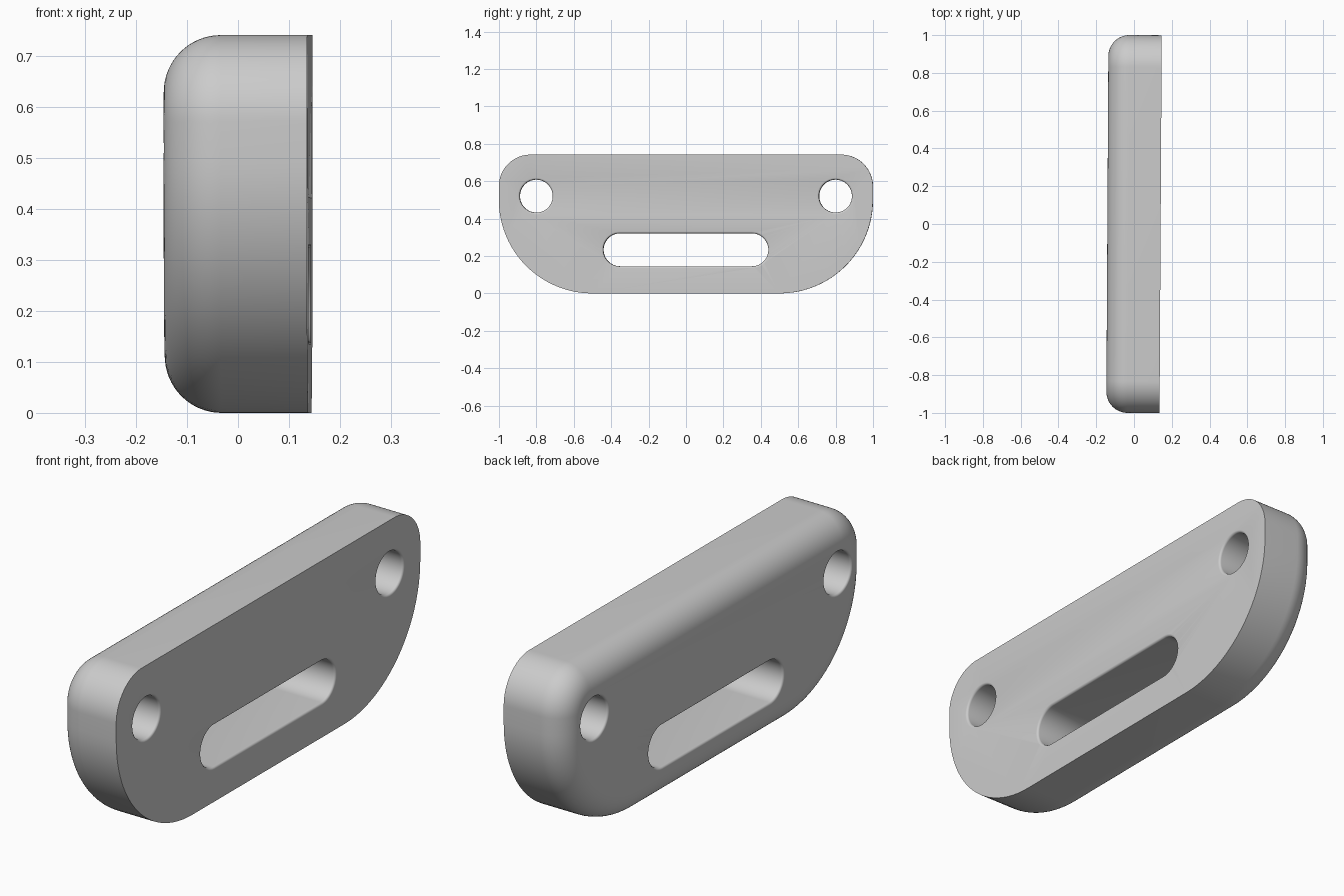
import bpy, bmesh, math
from mathutils import Matrix

HALF = 0.141      # half thickness
HEIGHT = 0.742
ROUND = 0.112     # rounding of the outer rim on one side
LIP = 0.01        # small rounding at hole mouths
TILT = Matrix.Rotation(-0.0058, 4, 'Z')

if "Cube" in bpy.data.objects:
    bpy.data.objects.remove(bpy.data.objects["Cube"])

grey = bpy.data.materials.new("plain_grey")
grey.use_nodes = True
colour = (0.6, 0.6, 0.6, 1)
grey.diffuse_color = colour
grey.node_tree.nodes["Principled BSDF"].inputs["Base Color"].default_value = colour


def outline(corners, grow, steps):
    """Closed loop of corner arcs (y, z, radius, start angle), offset by grow."""
    loop = []
    for y, z, radius, start in corners:
        for i in range(steps + 1):
            a = math.radians(start + 90 * i / steps)
            r = radius + grow
            loop.append((y + r * math.cos(a), z + r * math.sin(a)))
    return loop


def loft(name, corners, sections, steps):
    """Solid through offset outlines at successive x positions."""
    bm = bmesh.new()
    rings = [[bm.verts.new((x, y, z)) for y, z in outline(corners, grow, steps)]
             for x, grow in sections]
    for a, b in zip(rings, rings[1:]):
        for i in range(len(a)):
            j = (i + 1) % len(a)
            bm.faces.new((a[i], a[j], b[j], b[i]))
    bm.faces.new(rings[0])
    bm.faces.new(rings[-1])
    bmesh.ops.remove_doubles(bm, verts=bm.verts, dist=1e-5)
    bmesh.ops.recalc_face_normals(bm, faces=bm.faces)
    bm.transform(TILT)
    mesh = bpy.data.meshes.new(name)
    bm.to_mesh(mesh)
    bm.free()
    mesh.materials.append(grey)
    obj = bpy.data.objects.new(name, mesh)
    bpy.context.collection.objects.link(obj)
    return obj


# Plate: flat on +x, rounded rim on -x
top_r, low_r = 0.17, 0.5
plate_corners = [(1 - top_r, HEIGHT - top_r, top_r, 0),
                 (top_r - 1, HEIGHT - top_r, top_r, 90),
                 (low_r - 1, low_r, low_r, 180),
                 (1 - low_r, low_r, low_r, 270)]
rim = []
for i in range(17):
    a = math.pi / 2 * i / 16
    rim.append((-HALF + ROUND * (1 - math.cos(a)), -ROUND * (1 - math.sin(a))))
plate = loft("plate", plate_corners, rim + [(HALF, 0)], 24)

# Cutter profile flaring softly at both mouths
mouth = []
for i in range(6):
    a = math.pi / 2 * i / 5
    mouth.append((HALF - LIP + LIP * math.sin(a), LIP * (1 - math.cos(a))))
mouth.append((HALF + 0.05, LIP))
sections = [(-x, g) for x, g in reversed(mouth)] + mouth


def cut(name, y, z, half_length, radius):
    corners = [(y + s * half_length, z, radius, start)
               for s, start in ((1, 0), (-1, 90), (-1, 180), (1, 270))]
    cutter = loft(name, corners, sections, 14)
    cutter.hide_render = True
    mod = plate.modifiers.new(name, 'BOOLEAN')
    mod.operation = 'DIFFERENCE'
    mod.solver = 'EXACT'
    mod.object = cutter
    bpy.context.view_layer.objects.active = plate
    bpy.ops.object.modifier_apply(modifier=name)
    bpy.data.objects.remove(cutter)


# Bolt holes and long slot
cut("left_hole_cutter", 0.8, 0.52, 0, 0.088)
cut("right_hole_cutter", -0.8, 0.52, 0, 0.088)
cut("slot_cutter", 0, 0.233, 0.353, 0.088)

bpy.ops.object.select_all(action='DESELECT')
plate.select_set(True)
bpy.context.view_layer.objects.active = plate
bpy.ops.object.shade_smooth_by_angle(angle=math.radians(30))
